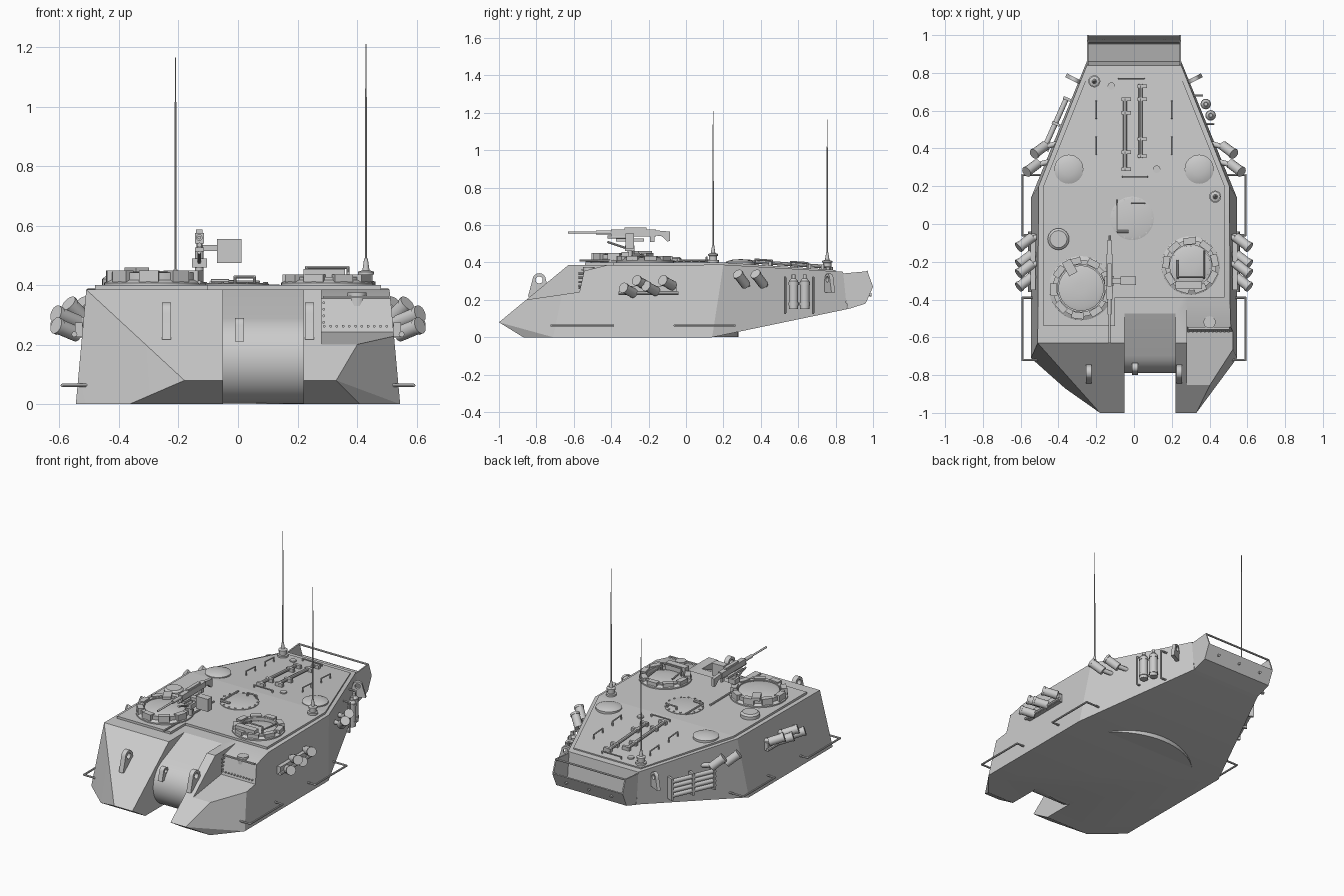
import bpy, bmesh
from math import sin, cos, pi, radians
from mathutils import Vector as V, Matrix as M

if "Cube" in bpy.data.objects:
    bpy.data.objects.remove(bpy.data.objects["Cube"])

def finish(name, bm, angle=35):
    bmesh.ops.recalc_face_normals(bm, faces=bm.faces)
    for f in bm.faces: f.smooth = True
    for e in bm.edges: e.smooth = e.calc_face_angle(0) < radians(angle)
    me = bpy.data.meshes.new(name); bm.to_mesh(me); bm.free()
    o = bpy.data.objects.new(name, me); bpy.context.collection.objects.link(o)
    return o

def cyl(bm, a, b, r, r2=None, n=12):
    a, b = V(a), V(b); d = b - a
    m = M.Translation((a + b) / 2) @ d.to_track_quat('Z', 'Y').to_matrix().to_4x4()
    bmesh.ops.create_cone(bm, cap_ends=True, segments=n, radius1=r,
                          radius2=r if r2 is None else r2, depth=d.length, matrix=m)

def rod(bm, pts, r, n=8):
    for a, b in zip(pts, pts[1:]): cyl(bm, a, b, r, n=n)
    for p in pts[1:-1]: bmesh.ops.create_uvsphere(bm, u_segments=n, v_segments=6, radius=r, matrix=M.Translation(p))

def box(bm, c, s, rot=0):
    bmesh.ops.create_cube(bm, size=1, matrix=M.Translation(c) @ M.Rotation(rot, 4, 'Z') @ M.Diagonal((*s, 1)))

def lathe(bm, c, prof, n=32, closed=False):
    rows = [[bm.verts.new((c[0] + r*cos(2*pi*i/n), c[1] + r*sin(2*pi*i/n), z)) for i in range(n)] for r, z in prof]
    for a, b in zip(rows, rows[1:] + ([rows[0]] if closed else [])):
        for i in range(n): bm.faces.new((a[i], a[(i+1) % n], b[(i+1) % n], b[i]))
    if not closed: bm.faces.new(rows[-1]); bm.faces.new(rows[0][::-1])

def prism(bm, yz, x0, x1):
    a = [bm.verts.new((x0, *p)) for p in yz]; b = [bm.verts.new((x1, *p)) for p in yz]
    bm.faces.new(a); bm.faces.new(b[::-1])
    for i in range(len(a)):
        j = (i+1) % len(a); bm.faces.new((a[i], b[i], b[j], a[j]))

def cut(o, c):
    m = o.modifiers.new('cut', 'BOOLEAN'); m.operation = 'DIFFERENCE'; m.solver = 'EXACT'; m.object = c
    o.data = bpy.data.meshes.new_from_object(o.evaluated_get(bpy.context.evaluated_depsgraph_get()))
    o.modifiers.clear(); bpy.data.objects.remove(c)

def roof(y): return .4 if y < .2 else .4 - .04 * (y - .2) / .6

# armoured shell: convex hull, then gun slot and right-hand step cut out
bm = bmesh.new()
pts = [(-.18, -1, .08), (.33, -1, .08), (-.365, -.87, 0), (.41, -.87, 0), (-.51, -.63, .385), (.51, -.63, .385)]
for s in (-1, 1):
    pts += [(s*.545, -.71, 0), (s*.545, .14, 0), (s*.505, .2, .388), (s*.25, .86, .15), (s*.25, .84, .35)]
for p in pts: bm.verts.new(p)
bmesh.ops.convex_hull(bm, input=bm.verts)
bmesh.ops.dissolve_limit(bm, angle_limit=radians(1), verts=bm.verts, edges=bm.edges)
shell = finish('turret_shell', bm, 1)
bm = bmesh.new()
arc = [(-.64 - .15*sin(t*pi/16), .15 - .15*cos(t*pi/16)) for t in range(0, 16)]
arc = [p for p in arc if p[1] < .292]
prism(bm, [(-1.2, -.1), (-.64, -.1)] + arc + [(-.47, .387), (-.45, .5), (-1.2, .5)], -.05, .22)
cut(shell, finish('slot_cutter', bm))
bm = bmesh.new()
prism(bm, [(-1.2, .151), (-.57, .242), (-.545, .355), (-.41, .389), (-.41, .5), (-1.2, .5)], .28, .8)
cut(shell, finish('step_cutter', bm))
bm = bmesh.new(); bm.from_mesh(shell.data)
for f in bm.faces: f.smooth = True
for e in bm.edges: e.smooth = e.calc_face_angle(0) < radians(14)
bm.to_mesh(shell.data); bm.free()

# ring under the shell
bm = bmesh.new()
lathe(bm, (0, -.2), [(.48, .001), (.48, .07)], 64)
finish('turret_ring', bm)

# raised roof plate
bm = bmesh.new()
def plate(poly):
    bm.faces.new([bm.verts.new((x, y, roof(y))) for x, y in poly])
plate([(-.48, -.54), (-.1, -.54), (-.1, -.39), (.48, -.39), (.48, .2), (-.48, .2)])
plate([(-.48, .2), (.48, .2), (.24, .8), (-.24, .8)])
bmesh.ops.remove_doubles(bm, verts=bm.verts, dist=.001)
g = bmesh.ops.extrude_face_region(bm, geom=bm.faces[:])
bmesh.ops.translate(bm, vec=(0, 0, -.025), verts=[v for v in g['geom'] if isinstance(v, bmesh.types.BMVert)])
finish('roof_plate', bm, 1)

# rear stowage bin with open top and rail
bm = bmesh.new()
side = [(.83, .34), (.97, .353), (1, .27), (.96, .18), (.865, .15)]
for x in (-.25, .242): prism(bm, side, x, x + .008)
prism(bm, [(.86, .15), (.96, .18), (1, .27), (.992, .272), (.954, .187), (.86, .158)], -.245, .245)
rod(bm, [(-.245, .968, .35), (.245, .968, .35)], .006)
for x in (-.16, 0, .16): cyl(bm, (x, .97, .23), (x, .992, .225), .008)
finish('rear_bin', bm)

# aerials
bm = bmesh.new()
for x, y, top in ((-.21, .755, 1.165), (.43, .145, 1.21)):
    z = roof(y)
    lathe(bm, (x, y), [(.032, z - .01), (.032, z + .012), (.022, z + .014), (.022, z + .035), (.027, z + .036), (.027, z + .045), (.012, z + .05), (.006, z + .09)], 16)
    cyl(bm, (x, y, z + .05), (x, y, top - .15), .004, .003, 6)
    cyl(bm, (x, y, top - .15), (x, y, top), .0025, .0015, 6)
finish('aerials', bm)

# commander and loader hatches with vision blocks
for name, c, R, h, gap in (('commander_cupola', (-.28, -.34), .17, .45, 1.1), ('loader_hatch', (.30, -.22), .155, .435, 4.4)):
    bm = bmesh.new()
    lathe(bm, c, [(R, .395), (R, .408), (R - .02, .418), (R - .02, h - .008), (R - .045, h - .008), (R - .045, .395)], 40, True)
    for i in range(9):
        a = gap + i * 2*pi/9
        box(bm, (c[0] + (R - .025)*cos(a), c[1] + (R - .025)*sin(a), (h + .4)/2), (.035, .065, h - .4), a)
    z = h - .012 if R > .16 else .408
    lathe(bm, c, [(R - .05, .4), (R - .05, z), (R - .07, z + .006), (.03, z + .01)], 40)
    finish(name, bm)
bm = bmesh.new()
box(bm, (.29, -.325, .43), (.14, .04, .05))
rod(bm, [(.23, -.28, .41), (.23, -.28, .46), (.37, -.28, .46), (.37, -.28, .41)], .005)
rod(bm, [(.37, -.29, .44), (.37, -.14, .425)], .005)
rod(bm, [(.23, -.29, .44), (.23, -.19, .425)], .005)
box(bm, (-.34, -.23, .45), (.05, .08, .02), .5)
finish('hatch_fittings', bm)

# centre vent, sight cap and side domes
bm = bmesh.new()
lathe(bm, (-.01, .03), [(.115, .398), (.115, .404), (.1, .408)], 40)
for i in range(16): cyl(bm, (-.01 + .107*cos(i*pi/8), .03 + .107*sin(i*pi/8), .4), (-.01 + .107*cos(i*pi/8), .03 + .107*sin(i*pi/8), .411), .005, n=6)
rod(bm, [(-.01, .11, .4), (-.01, .11, .428), (.055, .11, .428), (.055, .11, .4)], .005)
rod(bm, [(-.09, -.04, .41), (-.09, .13, .41)], .006)
rod(bm, [(-.09, -.04, .413), (-.03, -.04, .413)], .008)
lathe(bm, (-.4, -.08), [(.057, .395), (.057, .42), (.045, .43)], 24)
for s in (-1, 1):
    lathe(bm, (s*.345, .29), [(.077, .385), (.077, .403), (.06, .41), (.035, .415), (.01, .417)], 32)
finish('roof_caps', bm)

# roof handles and stowed tools
bm = bmesh.new()
def handle(x0, y0, x1, y1, h=.028):
    rod(bm, [(x0, y0, roof(y0) - .01), (x0, y0, roof(y0) + h), (x1, y1, roof(y1) + h), (x1, y1, roof(y1) - .01)], .0045, 6)
for x in (-.2, .2):
    handle(x, .56, x, .65); handle(x, .37, x, .46)
handle(-.08, .77, .055, .77, .015); handle(-.06, .25, .07, .25, .015)
for x, y0, y1 in ((-.048, .28, .67), (.035, .35, .74)):
    rod(bm, [(x, y0, roof(y0) + .014), (x, y1, roof(y1) + .014)], .01)
    for y in (y0 + .01, y0 + .1, y1 - .08, y1 - .01): box(bm, (x + .008, y, roof(y) + .01), (.05, .018, .026))
for x, y in ((-.12, .73), (.12, .29)): lathe(bm, (x, y), [(.02, roof(y) - .01), (.02, roof(y) + .008)], 12)
finish('roof_handles_and_tools', bm)

# machine gun on its cradle
bm = bmesh.new(); x = -.13
cyl(bm, (x, -.63, .56), (x, -.4, .56), .006)
cyl(bm, (x, -.48, .56), (x, -.38, .56), .011)
cyl(bm, (x, -.42, .535), (x, -.3, .535), .008)
box(bm, (x, -.28, .558), (.03, .24, .036))
box(bm, (x, -.27, .58), (.022, .12, .014))
prism(bm, [(-.17, .545), (-.17, .572), (-.085, .565), (-.085, .515), (-.1, .512), (-.13, .54)], x - .01, x + .01)
box(bm, (x, -.18, .53), (.014, .025, .04))
box(bm, (x, -.3, .52), (.03, .15, .014))
cyl(bm, (x, -.3, .4), (x, -.3, .52), .014)
box(bm, (x, -.3, .475), (.05, .05, .03))
rod(bm, [(x, -.3, .47), (x, -.42, .51)], .006)
box(bm, (-.03, -.3, .515), (.082, .045, .08))
box(bm, (-.09, -.3, .525), (.06, .03, .02))
rod(bm, [(x, -.06, .405), (x, -.57, .41)], .006)
finish('machine_gun', bm)

# lifting eyes on the nose, rear corners and mantlet
def eye(bm, c, w, h, d, rot=0):
    t = bmesh.new()
    lo = [(-.5*d, -h/2), (.5*d, -h/2)]
    outer = [(d*.3*cos(a), h/2 - d*.3 + d*.3*sin(a)) for a in [i*pi/8 for i in range(9)]]
    prism(t, lo[:1] + lo[1:] + outer, -w/2, w/2)
    o = finish('eye', t); t = bmesh.new()
    cyl(t, (-.2, 0, h/2 - d*.3), (.2, 0, h/2 - d*.3), d*.16)
    cut(o, finish('hole', t))
    o.data.transform(M.Translation(c) @ M.Rotation(rot, 4, 'Z')); bm.from_mesh(o.data)
    bpy.data.objects.remove(o)
bm = bmesh.new()
for x in (-.24, .24): eye(bm, (x, -.785, .28), .03, .125, .12)
eye(bm, (.005, -.76, .25), .03, .08, .08)
for s in (-1, 1): eye(bm, (s*.315, .765, .29), .022, .1, .1, s*-1.1)
finish('lifting_eyes', bm)

# smoke launchers on both flanks
bm = bmesh.new()
for s in (-1, 1):
    for y, z, xb in ((-.31, .255, .54), (-.24, .295, .54), (-.19, .265, .54), (-.1, .295, .54), (.29, .3, .51), (.385, .3, .47)):
        d = V((s*.72, -.55, .3)).normalized() if y < 0 else V((s*.6, -.45, .6)).normalized()
        a = V((s*xb, y + .03, z - .02))
        cyl(bm, a, a + d*.085, .026, n=16)
        cyl(bm, a + d*.082, a + d*.095, .029, n=16)
        cyl(bm, (s*(xb - .06), y + .04, z - .02), a + d*.02, .014)
    rod(bm, [(s*.55, -.36, .235), (s*.55, -.04, .235)], .01)
    box(bm, (s*.535, -.2, .25), (.025, .3, .05))
finish('smoke_launchers', bm)

# side guard rails
bm = bmesh.new()
for s in (-1, 1):
    for y0, y1 in ((-.72, -.39), (-.06, .26)):
        rod(bm, [(s*.5 if y1 < 0 or y < 0 else s*.45, y, .063) if k else (s*.59, y, .063)
                 for y, k in ((y0, 1), (y0, 0), (y1, 0), (y1, 1))], .006)
finish('side_rails', bm)

# twin bottles on the right rear flank
bm = bmesh.new()
for y in (.575, .635):
    x = .545 - (y - .17) * .43 + .035
    cyl(bm, (x, y, .15), (x, y, .3), .025, n=16)
    cyl(bm, (x, y, .3), (x, y, .315), .025, .012, n=16)
    cyl(bm, (x, y, .31), (x, y, .335), .01)
    for z in (.17, .28): cyl(bm, (x, y, z), (x, y, z + .015), .028, n=16)
rod(bm, [(.40, .53, .13), (.42, .53, .13), (.42, .53, .32), (.38, .53, .32)], .006)
rod(bm, [(.32, .68, .13), (.36, .68, .13), (.36, .68, .32), (.30, .68, .32)], .006)
finish('bottle_rack', bm)

# stowed tube rack on the left rear flank
bm = bmesh.new()
a, b = V((-.48, .39, 0)), V((-.355, .67, 0))
for i in range(4):
    z = V((0, 0, .16 + i*.03)); cyl(bm, a + z, b + z, .014)
for t in (.03, .5, .97):
    p = a.lerp(b, t); box(bm, (p.x + .005, p.y, .205), (.045, .015, .14), -.42)
finish('tube_rack', bm)

# riveted panel and sight in the right step
bm = bmesh.new()
for i in range(11): cyl(bm, (.29 + i*.021, -.575, .262), (.29 + i*.021, -.55, .262), .005, n=6)
for i in range(4): cyl(bm, (.288, -.575, .275 + i*.022), (.288, -.53, .275 + i*.022), .005, n=6)
cyl(bm, (.4, -.52, .33), (.4, -.52, .375), .032, n=20)
box(bm, (.395, -.552, .36), (.22, .012, .008))
finish('step_panel', bm)
